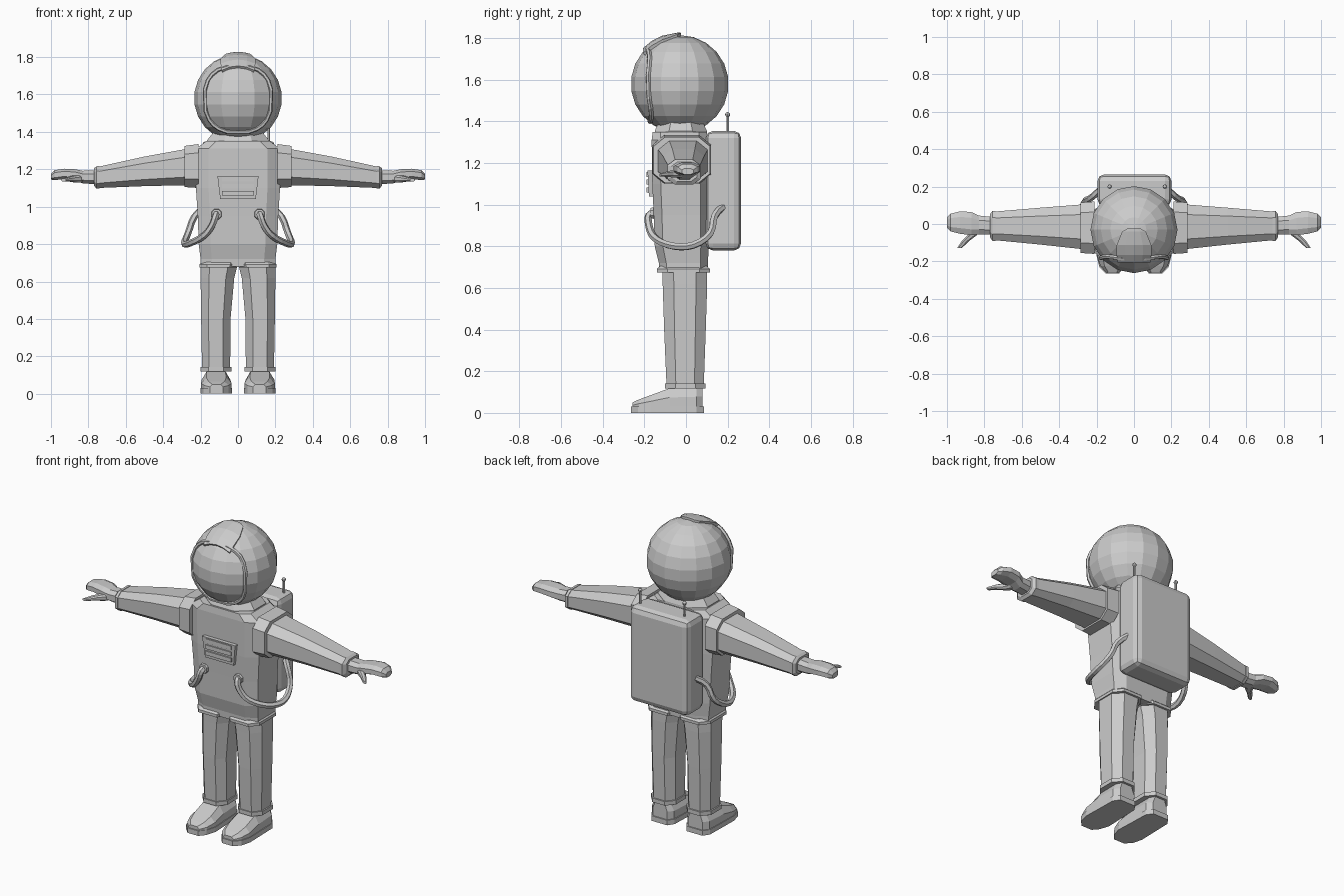
import bpy, bmesh, math
from mathutils import Vector

cube = bpy.data.objects.get("Cube")
if cube:
    bpy.data.objects.remove(cube, do_unlink=True)

grey = bpy.data.materials.new("suit grey")
grey.use_nodes = True
grey.diffuse_color = (0.6, 0.6, 0.6, 1)
grey.node_tree.nodes["Principled BSDF"].inputs["Base Color"].default_value = (0.6, 0.6, 0.6, 1)


def finish(name, bm):
    bmesh.ops.recalc_face_normals(bm, faces=bm.faces)
    me = bpy.data.meshes.new(name)
    bm.to_mesh(me)
    bm.free()
    me.materials.append(grey)
    ob = bpy.data.objects.new(name, me)
    bpy.context.collection.objects.link(ob)
    return ob


def octagon(c=0.5):
    return [(1, -c), (1, c), (c, 1), (-c, 1), (-1, c), (-1, -c), (-c, -1), (c, -1)]


def loft(name, axis, sections, shape, side=1):
    """Sections are (position, min a, max a, min b, max b) across the axis."""
    bm = bmesh.new()
    rings = []
    for p, a0, a1, b0, b1 in sections:
        ring = []
        for u, v in shape:
            a = (a0 + a1 + u * (a1 - a0)) / 2
            b = (b0 + b1 + v * (b1 - b0)) / 2
            x, y, z = {"x": (p, a, b), "y": (a, p, b), "z": (a, b, p)}[axis]
            ring.append(bm.verts.new((x * side, y, z)))
        rings.append(ring)
    n = len(shape)
    for r, q in zip(rings, rings[1:]):
        for i in range(n):
            bm.faces.new((r[i], r[(i + 1) % n], q[(i + 1) % n], q[i]))
    bm.faces.new(rings[0])
    bm.faces.new(rings[-1])
    return finish(name, bm)


def tube(name, points, radius, closed=False, smooth_path=True):
    cu = bpy.data.curves.new(name, "CURVE")
    cu.dimensions = "3D"
    cu.bevel_depth = radius
    cu.bevel_resolution = 1
    cu.use_fill_caps = True
    sp = cu.splines.new("NURBS" if smooth_path else "POLY")
    sp.points.add(len(points) - 1)
    for pt, co in zip(sp.points, points):
        pt.co = (*co, 1)
    sp.use_cyclic_u = closed
    if smooth_path:
        sp.order_u = 3
        sp.use_endpoint_u = True
        sp.resolution_u = 3
    cu.materials.append(grey)
    ob = bpy.data.objects.new(name, cu)
    bpy.context.collection.objects.link(ob)
    bpy.ops.object.select_all(action="DESELECT")
    ob.select_set(True)
    bpy.context.view_layer.objects.active = ob
    bpy.ops.object.convert(target="MESH")
    bpy.ops.object.shade_flat()


def box(name, lo, hi, bevel=0, segments=2):
    bm = bmesh.new()
    bmesh.ops.create_cube(bm, size=1)
    for v in bm.verts:
        v.co = [l + (c + 0.5) * (h - l) for c, l, h in zip(v.co, lo, hi)]
    if bevel:
        bmesh.ops.bevel(bm, geom=bm.edges[:], offset=bevel, segments=segments,
                        profile=0.5, affect="EDGES")
    return finish(name, bm)


# Helmet: faceted ball
HC = Vector((0, -0.03, 1.58))
R = 0.235
bm = bmesh.new()
bmesh.ops.create_uvsphere(bm, u_segments=16, v_segments=11, radius=R)
for v in bm.verts:
    v.co += HC
finish("helmet", bm)


def on_helmet(x, z, r):
    return Vector((x, HC.y - math.sqrt(max(r * r - x * x - (z - HC.z) ** 2, 0)), z))


# Visor rim: rounded square laid on the helmet front
rim = []
for i in range(20):
    t = 2 * math.pi * (i + 0.5) / 20
    c, s = math.cos(t), math.sin(t)
    x = 0.182 * math.copysign(abs(c) ** 0.6, c)
    z = 1.567 + 0.183 * math.copysign(abs(s) ** 0.6, s)
    d = (on_helmet(x, z, 0.27) - HC).normalized()
    flat = Vector((x, -0.185, z)) - HC
    rim.append(HC + flat.normalized() * min(R + 0.002, max(flat.length, R - 0.004)))
tube("visor_rim", rim, 0.012, closed=True, smooth_path=False)

# Crown plate on top of the helmet
bm = bmesh.new()
rows = []
for y, w in ((-0.2, 0.085), (-0.16, 0.09), (-0.11, 0.09), (-0.04, 0.062), (-0.025, 0.035)):
    rows.append([])
    for u in (-1, -0.5, 0, 0.5, 1):
        x = u * w
        z = HC.z + math.sqrt(0.237 ** 2 - x * x - (y - HC.y) ** 2)
        rows[-1].append(bm.verts.new((x, y, z)))
for r, q in zip(rows, rows[1:]):
    for i in range(4):
        bm.faces.new((r[i], r[i + 1], q[i + 1], q[i]))
plate = finish("crown_plate", bm)
mod = plate.modifiers.new("thickness", "SOLIDIFY")
mod.thickness = 0.02
mod.offset = 0

# Neck and torso
loft("neck_ring", "z", [(1.33, -0.165, 0.165, -0.15, 0.1), (1.355, -0.165, 0.165, -0.15, 0.1),
                        (1.4, -0.13, 0.13, -0.13, 0.08)], octagon(0.45))
loft("torso", "z", [(0.68, -0.2, 0.2, -0.128, 0.105), (0.72, -0.2, 0.2, -0.13, 0.105),
                    (0.8, -0.21, 0.21, -0.15, 0.11), (0.95, -0.215, 0.215, -0.155, 0.11),
                    (1.1, -0.225, 0.225, -0.162, 0.11), (1.31, -0.225, 0.225, -0.165, 0.105),
                    (1.35, -0.17, 0.17, -0.16, 0.1)], octagon(0.7))

# Chest panel with raised strips
loft("chest_panel", "z", [(1.04, -0.095, 0.095, -0.178, -0.15), (1.165, -0.11, 0.11, -0.185, -0.15)],
     [(1, -1), (1, 1), (-1, 1), (-1, -1)])
for i in range(3):
    z = 1.06 + i * 0.037
    box("panel_strip", (-0.085, -0.189, z), (0.085, -0.17, z + 0.024))

# Backpack and antennas
box("backpack", (-0.195, 0.095, 0.78), (0.2, 0.265, 1.355), 0.035)
for x in (-0.13, 0.165):
    tube("antenna", [(x, 0.2, 1.34), (x, 0.2, 1.43)], 0.007, smooth_path=False)
    bm = bmesh.new()
    bmesh.ops.create_uvsphere(bm, u_segments=8, v_segments=6, radius=0.012)
    for v in bm.verts:
        v.co += Vector((x, 0.2, 1.433))
    finish("antenna_tip", bm)

for side, label in ((1, "left_"), (-1, "right_")):
    # Arm: shoulder band, sleeve, cuff
    loft(label + "shoulder_band", "x", [(0.21, -0.16, 0.12, 1.1, 1.335), (0.285, -0.155, 0.115, 1.105, 1.325)],
         octagon(0.6), side)
    loft(label + "sleeve", "x", [(0.27, -0.135, 0.105, 1.115, 1.31), (0.5, -0.11, 0.087, 1.11, 1.268),
                                 (0.75, -0.086, 0.066, 1.1, 1.213)], octagon(0.55), side)
    loft(label + "cuff", "x", [(0.74, -0.09, 0.07, 1.097, 1.218), (0.757, -0.09, 0.07, 1.097, 1.216),
                               (0.77, -0.07, 0.052, 1.112, 1.205)], octagon(0.55), side)
    # Mitten hand and thumb
    loft(label + "hand", "x", [(0.76, -0.055, 0.038, 1.12, 1.195), (0.83, -0.055, 0.045, 1.125, 1.192),
                               (0.87, -0.06, 0.064, 1.14, 1.2), (0.93, -0.052, 0.068, 1.148, 1.203),
                               (0.98, -0.04, 0.055, 1.142, 1.195), (1.0, -0.02, 0.035, 1.145, 1.175)],
         octagon(0.5), side)
    thumb = loft(label + "thumb", "y", [(-0.02, 0.81, 0.87, 1.13, 1.17), (-0.06, 0.84, 0.89, 1.13, 1.168),
                                        (-0.09, 0.88, 0.92, 1.135, 1.16), (-0.128, 0.92, 0.945, 1.135, 1.15)],
                 octagon(0.5), side)
    # Leg: hip hem, trouser, ankle cuff
    loft(label + "hip_hem", "z", [(0.675, 0.005, 0.207, -0.14, 0.115), (0.692, 0.0, 0.207, -0.14, 0.115),
                                  (0.705, 0.0, 0.195, -0.125, 0.1)], octagon(0.6), side)
    loft(label + "trouser", "z", [(0.12, 0.042, 0.192, -0.093, 0.085), (0.4, 0.04, 0.197, -0.105, 0.095),
                                  (0.62, 0.02, 0.2, -0.112, 0.102), (0.7, 0.0, 0.2, -0.115, 0.102)],
         octagon(0.5), side)
    loft(label + "ankle_cuff", "z", [(0.118, 0.035, 0.2, -0.1, 0.094), (0.142, 0.035, 0.2, -0.1, 0.094)],
         octagon(0.5), side)
    # Boot on a flat sole
    boot = [(1, -1), (1, 0.1), (0.65, 1), (-0.65, 1), (-1, 0.1), (-1, -1)]
    loft(label + "boot", "y", [(0.08, 0.07, 0.165, 0.02, 0.125), (0.05, 0.045, 0.19, 0.02, 0.125),
                               (-0.08, 0.04, 0.195, 0.02, 0.118), (-0.17, 0.035, 0.197, 0.02, 0.085),
                               (-0.225, 0.05, 0.18, 0.02, 0.065), (-0.258, 0.08, 0.15, 0.02, 0.05)], boot, side)
    square = [(1, -1), (1, 1), (-1, 1), (-1, -1)]
    loft(label + "sole", "y", [(0.087, 0.065, 0.17, 0, 0.03), (0.05, 0.04, 0.195, 0, 0.03),
                               (-0.08, 0.036, 0.198, 0, 0.03), (-0.17, 0.032, 0.2, 0, 0.03),
                               (-0.23, 0.05, 0.185, 0, 0.03), (-0.265, 0.08, 0.15, 0, 0.03)], square, side)
    # Air hose from the chest round to the backpack
    loft(label + "hose_socket", "y", [(-0.14, 0.085, 0.145, 0.93, 0.99), (-0.17, 0.09, 0.14, 0.935, 0.985)],
         octagon(0.45), side)
    path = [(0.115, -0.15, 0.962), (0.117, -0.185, 0.96), (0.135, -0.18, 0.9), (0.18, -0.16, 0.84),
            (0.265, -0.08, 0.8), (0.295, 0.03, 0.795), (0.265, 0.13, 0.86), (0.235, 0.13, 0.96), (0.185, 0.18, 0.99)]
    tube(label + "air_hose", [(x * side, y, z) for x, y, z in path], 0.018)
